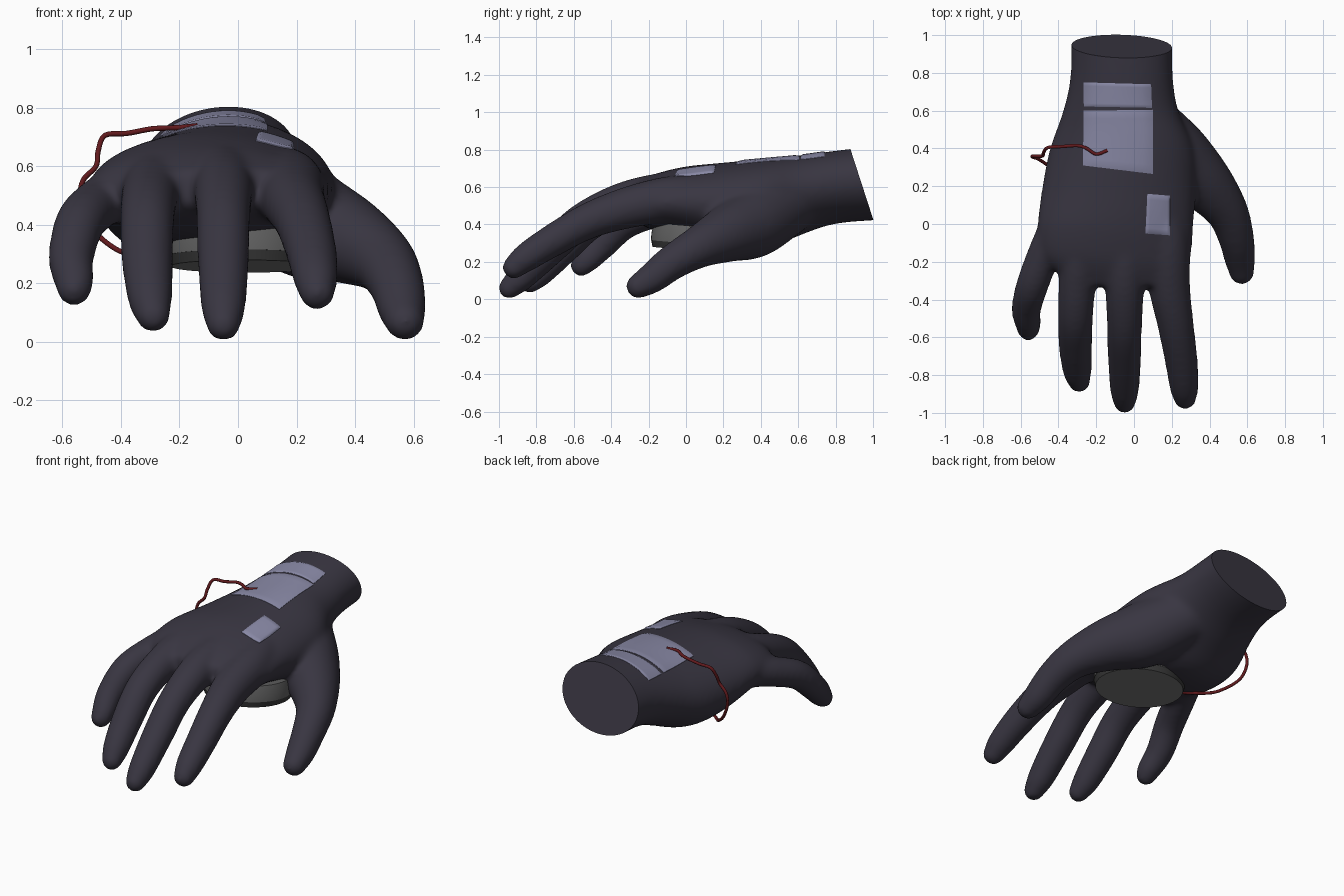
import bpy, bmesh, math
from mathutils import Vector, Matrix
from mathutils.bvhtree import BVHTree

if "Cube" in bpy.data.objects:
    bpy.data.objects.remove(bpy.data.objects["Cube"])


def material(name, color):
    m = bpy.data.materials.new(name)
    m.diffuse_color = (*color, 1)
    m.use_nodes = True
    m.node_tree.nodes["Principled BSDF"].inputs["Base Color"].default_value = m.diffuse_color
    return m


def make(name, bm, mat):
    bmesh.ops.recalc_face_normals(bm, faces=bm.faces)
    me = bpy.data.meshes.new(name)
    bm.to_mesh(me)
    bm.free()
    ob = bpy.data.objects.new(name, me)
    bpy.context.collection.objects.link(ob)
    me.materials.append(mat)
    return ob


def smooth(ob, angle=40):
    bpy.ops.object.select_all(action='DESELECT')
    ob.select_set(True)
    bpy.context.view_layer.objects.active = ob
    bpy.ops.object.shade_smooth_by_angle(angle=math.radians(angle))


def resample(pts, n=5):
    """Catmull-Rom interpolation of points of any dimension."""
    p = [Vector(q) for q in pts]
    p = [p[0] * 2 - p[1]] + p + [p[-1] * 2 - p[-2]]
    out = []
    for a, b, c, d in zip(p, p[1:], p[2:], p[3:]):
        for i in range(n):
            t = i / n
            out.append(0.5 * (2 * b + (c - a) * t + (2 * a - 5 * b + 4 * c - d) * t * t
                              + (3 * b - a - 3 * c + d) * t ** 3))
    return out + [p[-2]]


def loft(bm, rings, caps=True):
    vs = [[bm.verts.new(c) for c in r] for r in rings]
    n = len(vs[0])
    for a, b in zip(vs, vs[1:]):
        for i in range(n):
            bm.faces.new((a[i], a[(i + 1) % n], b[(i + 1) % n], b[i]))
    if caps:
        bm.faces.new(vs[0][::-1])
        bm.faces.new(vs[-1])


def tube(bm, path, sides=20, n=5):
    """Round tube along (x, y, z, radius) points."""
    pts = resample(path, n)
    rings = []
    for i, p in enumerate(pts):
        t = (pts[min(i + 1, len(pts) - 1)] - pts[max(i - 1, 0)]).xyz
        q = t.to_track_quat('Z', 'X')
        rings.append([p.xyz + q @ Vector((p.w * math.cos(k * math.tau / sides),
                                          p.w * math.sin(k * math.tau / sides), 0))
                      for k in range(sides)])
    loft(bm, rings)


dark = material("glove_dark", (0.04, 0.036, 0.053))
plate = material("plate_lilac", (0.25, 0.25, 0.38))
red = material("wire_red", (0.12, 0.01, 0.012))
grey = material("emitter_grey", (0.12, 0.12, 0.12))
lens = material("lens_grey", (0.2, 0.2, 0.2))
rim = material("rim_grey", (0.04, 0.04, 0.04))

# glove: palm and wrist sections (y, left, right, top, bottom), rolled slightly at the wrist
hand = bmesh.new()
sections = [(1.1, -.335, .205, .828, .43), (.8, -.335, .205, .793, .405),
            (.6, -.375, .235, .766, .34), (.4, -.445, .32, .748, .26),
            (.2, -.485, .33, .73, .27), (0, -.51, .315, .71, .33),
            (-.15, -.50, .305, .675, .36), (-.24, -.43, .285, .64, .40),
            (-.33, -.30, .225, .59, .455)]
rings = []
for y, l, r, t, b in resample([Vector(s) for s in sections], 4):
    ring = []
    for a in (k * math.tau / 40 for k in range(40)):
        dx = (r - l) / 2 * math.cos(a)
        roll = .09 * dx * min(max(y * 2, 0), 1)
        ring.append(Vector(((l + r) / 2 + dx, y, (t + b) / 2 + (t - b) / 2 * math.sin(a) + roll)))
    rings.append(ring)
loft(hand, rings)

# glove: fingers and thumb as (x, y, z, radius) paths
fingers = [
    [(-.37, .12, .53, .09), (-.43, -.05, .50, .09), (-.485, -.18, .465, .088), (-.54, -.33, .405, .086),
     (-.57, -.45, .29, .079), (-.56, -.53, .21, .07), (-.56, -.56, .18, .06)],
    [(-.25, .12, .56, .09), (-.28, -.1, .545, .11), (-.30, -.3, .505, .10), (-.31, -.5, .42, .094),
     (-.31, -.65, .28, .089), (-.30, -.78, .145, .077), (-.29, -.835, .09, .06)],
    [(-.05, .12, .59, .09), (-.05, -.1, .57, .11), (-.05, -.33, .525, .104), (-.05, -.55, .425, .093),
     (-.05, -.72, .275, .089), (-.05, -.88, .12, .077), (-.05, -.945, .06, .06)],
    [(.14, .12, .56, .11), (.172, -.1, .535, .122), (.187, -.33, .485, .111), (.22, -.53, .415, .097),
     (.25, -.72, .31, .088), (.265, -.86, .22, .078), (.27, -.92, .17, .063)],
    [(.05, .55, .52, .17), (.22, .36, .41, .19), (.37, .22, .35, .155),
     (.49, .07, .28, .115), (.54, -.07, .20, .096), (.56, -.18, .115, .084),
     (.57, -.255, .07, .068)]]
for path in fingers:
    tube(hand, path)
    x, y, z, r = path[-1]
    bmesh.ops.create_icosphere(hand, subdivisions=3, radius=r,
                               matrix=Matrix.Translation((x, y, z)))
src = make("glove_source", hand, dark)
rem = src.modifiers.new("fuse", 'REMESH')
rem.mode = 'VOXEL'
rem.voxel_size = 0.014
sm = src.modifiers.new("soften", 'SMOOTH')
sm.factor = 0.5
sm.iterations = 20
bpy.context.view_layer.update()
dg = bpy.context.evaluated_depsgraph_get()
bm = bmesh.new()
bm.from_object(src, dg)
bpy.data.objects.remove(src)

# slanted wrist cut
bmesh.ops.bisect_plane(bm, geom=bm.verts[:] + bm.edges[:] + bm.faces[:], dist=1e-5,
                       plane_co=(0, .88, .80), plane_no=(0, .37, .12), clear_outer=True)
bmesh.ops.holes_fill(bm, edges=[e for e in bm.edges if e.is_boundary], sides=0)
tree = BVHTree.FromBMesh(bm)
smooth(make("glove", bm, dark), 50)


# plates laid over the back of the hand, corners: near-left, near-right, far-right, far-left
def back_plate(name, corners, lift, n=14):
    c = [Vector(p) for p in corners]
    bm = bmesh.new()
    rows = []
    for j in range(n + 1):
        row = []
        for i in range(n + 1):
            p = c[0].lerp(c[1], i / n).lerp(c[3].lerp(c[2], i / n), j / n)
            hit = tree.ray_cast(Vector((p.x, p.y, 2)), Vector((0, 0, -1)))
            edge = i in (0, n) or j in (0, n)   # rounded border
            row.append(bm.verts.new(hit[0] + hit[1] * (lift * .3 if edge else lift)))
        rows.append(row)
    for a, b in zip(rows, rows[1:]):
        for i in range(n):
            bm.faces.new((a[i], a[i + 1], b[i + 1], b[i]))
    down = bmesh.ops.extrude_face_region(bm, geom=bm.faces[:])
    for v in down['geom']:
        if isinstance(v, bmesh.types.BMVert):
            v.co.z -= lift + .008
    smooth(make(name, bm, plate))


back_plate("wrist_plate", [(-.27, .31), (.10, .265), (.10, .605), (-.265, .60)], .006)
back_plate("wrist_strap", [(-.265, .622), (.095, .615), (.09, .74), (-.265, .75)], .006)
back_plate("knuckle_plate", [(.06, -.05), (.19, -.06), (.19, .15), (.07, .16)], .009)


# palm emitter, turned from (radius, height) profiles
def lathe(name, profile, mat, caps=True):
    bm = bmesh.new()
    loft(bm, [[Vector((r * math.cos(k * math.tau / 48), r * math.sin(k * math.tau / 48), z))
               for k in range(48)] for r, z in profile], caps)
    ob = make(name, bm, mat)
    ob.location = (.02, .07, .258)
    ob.rotation_euler.x = math.radians(-5)
    smooth(ob, 25)


lathe("emitter_lens", [(.25, 0), (.25, .03)], lens)
lathe("emitter_rim", [(.25, .0), (.26, .035)], rim, caps=False)
lathe("emitter_body", [(.262, .035), (.262, .08), (.25, .13)], grey)

# wire from the wrist plate round to the emitter
wire = bmesh.new()
tube(wire, [(*p, .009) for p in [
    (-.14, .39, .738), (-.20, .37, .732), (-.25, .40, .73), (-.30, .415, .727),
    (-.38, .41, .712), (-.455, .405, .705), (-.478, .38, .65), (-.485, .36, .60),
    (-.53, .36, .55), (-.537, .355, .48), (-.50, .34, .39), (-.43, .29, .325),
    (-.36, .22, .30), (-.20, .10, .30)]], sides=10)
smooth(make("wire", wire, red))
